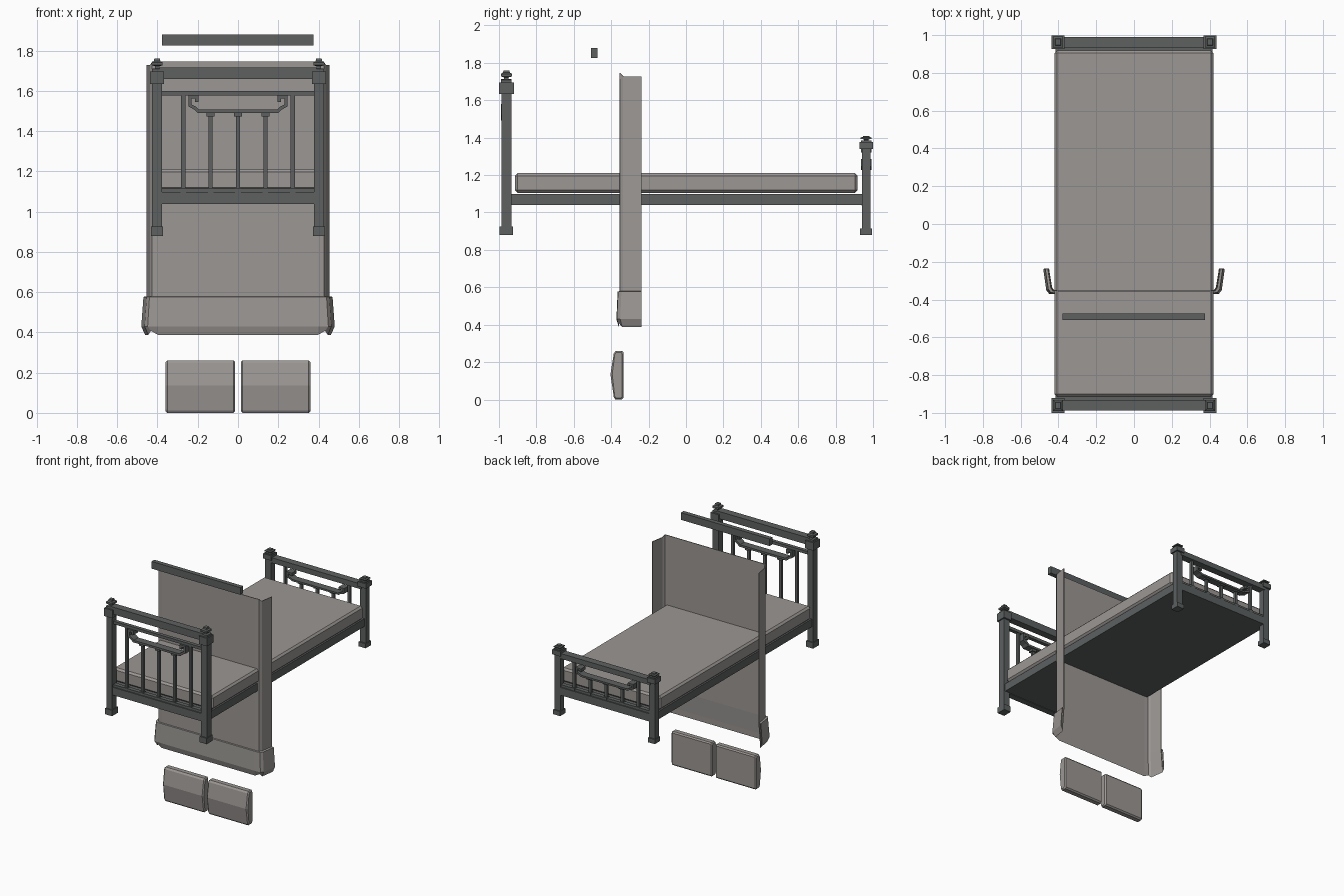
import bpy, bmesh
from mathutils import Vector

if "Cube" in bpy.data.objects:
    bpy.data.objects.remove(bpy.data.objects["Cube"])


def material(name, rgb):
    m = bpy.data.materials.new(name)
    m.diffuse_color = (*rgb, 1)
    m.use_nodes = True
    m.node_tree.nodes["Principled BSDF"].inputs["Base Color"].default_value = m.diffuse_color
    return m


FRAME = material("dark_frame", (0.11, 0.12, 0.118))
FABRIC = material("warm_grey_fabric", (0.33, 0.31, 0.295))


def finish(name, bm, mat):
    bmesh.ops.recalc_face_normals(bm, faces=bm.faces)
    me = bpy.data.meshes.new(name)
    bm.to_mesh(me)
    bm.free()
    me.materials.append(mat)
    ob = bpy.data.objects.new(name, me)
    bpy.context.collection.objects.link(ob)
    return ob


def add_box(bm, x0, x1, y0, y1, z0, z1):
    r = bmesh.ops.create_cube(bm, size=1)
    for v in r["verts"]:
        v.co = Vector(((x0 + x1) / 2 + v.co.x * (x1 - x0),
                       (y0 + y1) / 2 + v.co.y * (y1 - y0),
                       (z0 + z1) / 2 + v.co.z * (z1 - z0)))


def box(name, x0, x1, y0, y1, z0, z1, mat, bevel=0):
    bm = bmesh.new()
    add_box(bm, x0, x1, y0, y1, z0, z1)
    if bevel:
        bmesh.ops.bevel(bm, geom=bm.edges[:], offset=bevel, segments=1, affect='EDGES')
    return finish(name, bm, mat)


def square_post(name, x, y, profile):
    """Square turned post: profile is (half width x, half width y, z)."""
    bm = bmesh.new()
    rings = [[bm.verts.new((x + sx * hx, y + sy * hy, z))
              for sx, sy in ((-1, -1), (1, -1), (1, 1), (-1, 1))] for hx, hy, z in profile]
    for a, b in zip(rings, rings[1:]):
        for i in range(4):
            j = (i + 1) % 4
            bm.faces.new((a[i], a[j], b[j], b[i]))
    bm.faces.new(rings[0])
    bm.faces.new(rings[-1])
    return finish(name, bm, FRAME)


def scroll(name, y, depth, pts, w):
    """Mirrored scroll bar: path in xz, square strip extruded along y."""
    path = [Vector((x, z)) for x, z in pts]
    path += [Vector((-x, z)) for x, z in reversed(pts)]
    bm = bmesh.new()
    rings = []
    for i, p in enumerate(path):
        d0 = (p - path[i - 1]).normalized() if i else (path[1] - p).normalized()
        d1 = (path[i + 1] - p).normalized() if i < len(path) - 1 else d0
        n = Vector((-d0.y - d1.y, d0.x + d1.x)).normalized()
        n *= w / 2 / max(0.6, n.dot(Vector((-d0.y, d0.x))))
        rings.append([bm.verts.new((p.x + s * n.x, y + t * depth / 2, p.y + s * n.y))
                      for s, t in ((-1, -1), (1, -1), (1, 1), (-1, 1))])
    for a, b in zip(rings, rings[1:]):
        for i in range(4):
            j = (i + 1) % 4
            bm.faces.new((a[i], a[j], b[j], b[i]))
    bm.faces.new(rings[0])
    bm.faces.new(rings[-1])
    return finish(name, bm, FRAME)


def bed_end(name, y, hp, hb, foot, block, top, rail, s0, s1, thin=None):
    """hp/hb: half widths of post and block; s0/s1: scroll bottom and top."""
    b0, b1 = block
    h = top - b1
    prof = [(.03, hb - .004, .88), (.03, hb - .004, foot), (.025, hp, foot), (.025, hp, b0),
            (.035, hb, b0), (.035, hb, b1), (.026, .028, b1), (.026, .028, b1 + .22 * h),
            (.011, .012, b1 + .26 * h), (.011, .012, b1 + .42 * h), (.027, .029, b1 + .5 * h),
            (.027, .029, b1 + .72 * h), (.016, .018, b1 + .82 * h), (.014, .016, top)]
    for s, side in ((-1, "left"), (1, "right")):
        square_post(f"{name}_{side}_post", s * .402, y, prof)
    # rails
    box(name + "_top_rail", -.39, .39, y - .028, y + .028, *rail, FRAME)
    box(name + "_bottom_rail", -.39, .39, y - .024, y + .024, 1.037, 1.097, FRAME)
    box(name + "_bottom_trim", -.38, .38, y - .016, y + .016, 1.097, 1.115, FRAME)
    if thin:
        box(name + "_thin_rail", -.38, .38, y - .014, y + .014, *thin, FRAME)
    # balusters
    k = (s1 - s0) / .1
    bm = bmesh.new()
    for x in (-.272, -.136, 0, .136, .272):
        outer = abs(x) > .2
        z1 = (thin or rail)[0] if outer else s0 + .01 * k
        add_box(bm, x - .01, x + .01, y - .01, y + .01, 1.09, z1)
        add_box(bm, x - .014, x + .014, y - .018, y + .018, 1.09, 1.118)
        if not outer:
            add_box(bm, x - .02, x + .02, y - .02, y + .02, s0 - .018 * k, s0 + .006 * k)
    finish(name + "_balusters", bm, FRAME)
    # scroll
    f = lambda t: s0 + t * (s1 - s0)
    scroll(name + "_scroll", y, .056,
           [(-.205, f(.62)), (-.205, f(.9)), (-.239, f(.9)), (-.239, f(.42)),
            (-.212, f(.26)), (-.197, f(.1)), (-.18, f(.1))], .018 * max(k, .75))


bed_end("headboard", -.96, .027, .04, .925, (1.634, 1.695), 1.76,
        (1.66, 1.715), 1.49, 1.58, (1.578, 1.6))
bed_end("footboard", .963, .023, .036, .915, (1.34, 1.377), 1.41,
        (1.32, 1.36), 1.227, 1.286)

# bed base and mattress
box("bed_base", -.415, .415, -.935, .945, 1.04, 1.1, FRAME)
box("mattress", -.422, .422, -.915, .918, 1.105, 1.21, FABRIC, .014)

# loose slat floating above
box("loose_slat", -.378, .375, -.508, -.474, 1.825, 1.88, FRAME)

# upright blanket with wrapped sides and a turned-over lower band
section = [(0, -.354), (.2, -.354), (.395, -.354), (.425, -.352), (.436, -.335), (.452, -.237)]
rows = [(1.728, 0), (1.7, 0), (.575, 0), (.43, .012), (.39, .01), (.43, .026), (.575, .016), (.577, .004)]
bm = bmesh.new()
grid = []
for k, (z, o) in enumerate(rows):
    half = []
    for i, (x, y) in enumerate(section):
        ox = o * max(0, min(1, (x - .39) / .04))
        oy = o * .6 if i < 5 else 0
        zz = 1.745 if k == 0 and i < 4 else z
        if k == 4 and i == 3:
            zz += .02
        half.append((x + ox, y - oy, zz))
    full = [(-x, y, z) for x, y, z in half[:0:-1]] + half
    grid.append([bm.verts.new(p) for p in full])
for a, b in zip(grid, grid[1:]):
    for i in range(len(a) - 1):
        bm.faces.new((a[i], a[i + 1], b[i + 1], b[i]))
blanket = finish("blanket", bm, FABRIC)
mod = blanket.modifiers.new("thickness", 'SOLIDIFY')
mod.thickness = .005
mod.offset = 0

# pair of pillows: side profile in yz, drawn in slightly at the ends
profile = [(-.343, 0), (-.333, .01), (-.333, .25), (-.341, .26), (-.376, .26),
           (-.386, .247), (-.404, .135), (-.386, .012), (-.378, 0)]
cy, cz = -.366, .13
for s, side in ((-1, "left"), (1, "right")):
    bm = bmesh.new()
    rings = []
    for x, f in ((.014, .94), (.022, 1), (.351, 1), (.36, .94)):
        rings.append([bm.verts.new((s * x, cy + (y - cy) * (f if f == 1 else .75), cz + (z - cz) * f))
                      for y, z in profile])
    for a, b in zip(rings, rings[1:]):
        for i in range(len(profile)):
            j = (i + 1) % len(profile)
            bm.faces.new((a[i], a[j], b[j], b[i]))
    bm.faces.new(rings[0])
    bm.faces.new(rings[-1])
    finish(side + "_pillow", bm, FABRIC)
